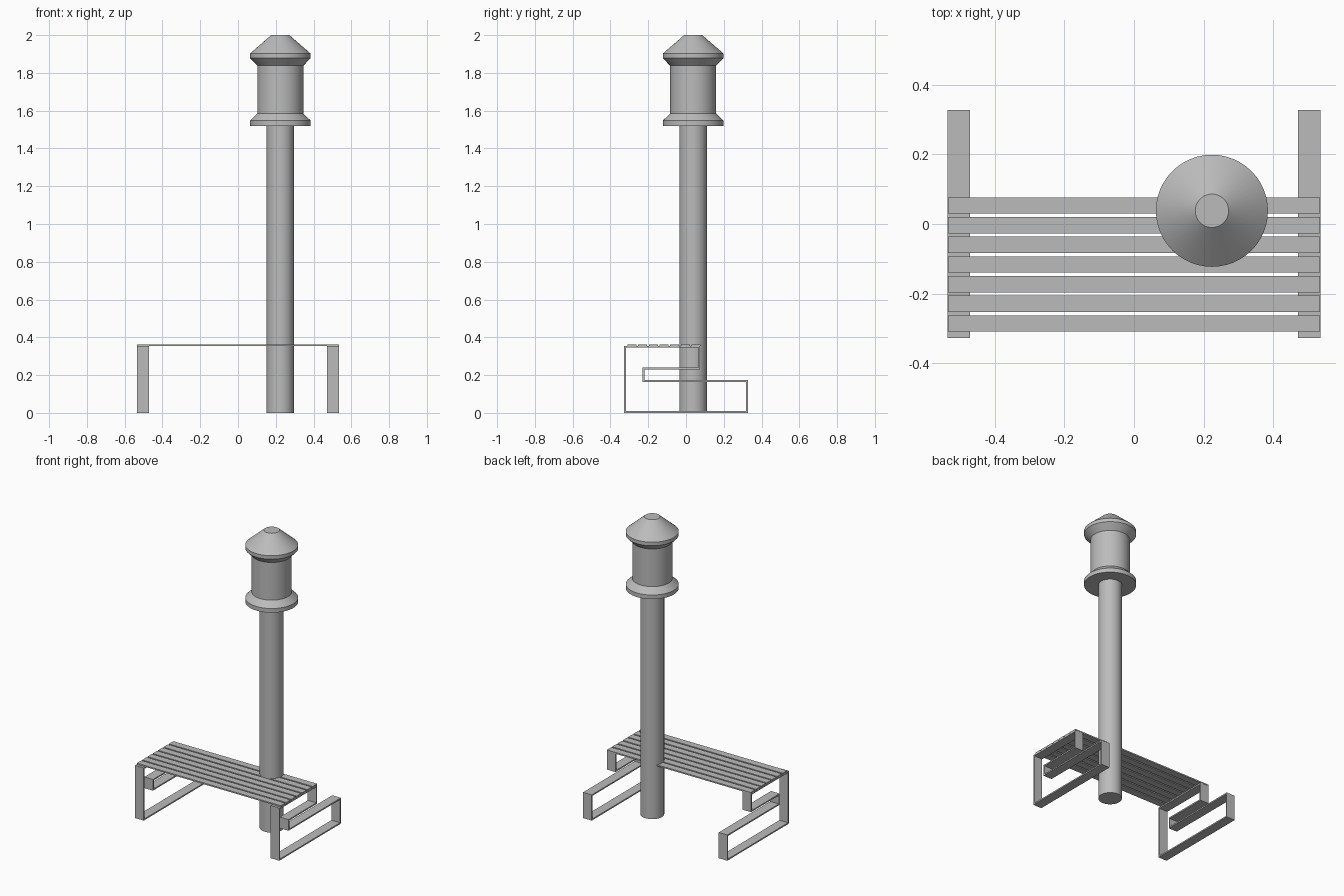
import bpy, bmesh, math
from mathutils import Vector

cube = bpy.data.objects.get("Cube")
if cube:
    bpy.data.objects.remove(cube, do_unlink=True)

grey = bpy.data.materials.new("metal grey")
grey.use_nodes = True
colour = (0.5, 0.5, 0.5, 1)
grey.diffuse_color = colour
grey.node_tree.nodes["Principled BSDF"].inputs["Base Color"].default_value = colour


def finish(name, bm, smooth=False):
    bmesh.ops.recalc_face_normals(bm, faces=bm.faces)
    mesh = bpy.data.meshes.new(name)
    bm.to_mesh(mesh)
    bm.free()
    mesh.materials.append(grey)
    obj = bpy.data.objects.new(name, mesh)
    bpy.context.collection.objects.link(obj)
    if smooth:
        bpy.ops.object.select_all(action="DESELECT")
        obj.select_set(True)
        bpy.context.view_layer.objects.active = obj
        bpy.ops.object.shade_smooth_by_angle(angle=math.radians(25))
    return obj


def lathe(name, profile, x, y, sides=48):
    """Turned solid from (radius, height) points, capped at both ends."""
    bm = bmesh.new()
    rings = []
    for r, z in profile:
        angles = [math.tau * i / sides for i in range(sides)]
        rings.append([bm.verts.new((x + r * math.cos(a), y + r * math.sin(a), z)) for a in angles])
    for low, high in zip(rings, rings[1:]):
        for i in range(sides):
            j = (i + 1) % sides
            bm.faces.new((low[i], low[j], high[j], high[i]))
    bm.faces.new(rings[0][::-1])
    bm.faces.new(rings[-1])
    return finish(name, bm, True)


def bent_strip(name, path, thickness, x0, x1):
    """Closed flat-bar loop following a clockwise (y, z) outline."""
    outer = [Vector(p) for p in path]
    n = len(outer)
    inner = []
    for i, p in enumerate(outer):
        a = (p - outer[i - 1]).normalized()
        b = (outer[(i + 1) % n] - p).normalized()
        inner.append(p + thickness * Vector((a.y + b.y, -a.x - b.x)))
    bm = bmesh.new()
    loops = [[bm.verts.new((x, p.x, p.y)) for p in line]
             for line, x in ((outer, x0), (outer, x1), (inner, x1), (inner, x0))]
    for i in range(n):
        j = (i + 1) % n
        for k in range(4):
            a, b = loops[k], loops[(k + 1) % 4]
            bm.faces.new((a[i], a[j], b[j], b[i]))
    return finish(name, bm)


# Lamp post and its lantern
LAMP_X, LAMP_Y = 0.224, 0.038
lathe("lamp_pole", [(0.073, 0), (0.073, 1.53)], LAMP_X, LAMP_Y)
lathe("lamp_head", [(0.161, 1.519), (0.161, 1.547), (0.122, 1.585), (0.122, 1.838),
                    (0.161, 1.878), (0.161, 1.902), (0.048, 2.0)], LAMP_X, LAMP_Y)

# Bench side frames, each one bar bent into a closed loop
frame_path = [(-0.327, 0), (-0.327, 0.354), (0.075, 0.354), (0.075, 0.23),
              (-0.22, 0.23), (-0.22, 0.173), (0.327, 0.173), (0.327, 0)]
for side, sign in (("left", 1), ("right", -1)):
    bent_strip(side + "_bench_frame", frame_path, 0.009, sign * 0.472, sign * 0.536)

# Seat slats
for i in range(7):
    bm = bmesh.new()
    bmesh.ops.create_cube(bm, size=1)
    bmesh.ops.scale(bm, vec=(1.07, 0.047, 0.009), verts=bm.verts)
    bmesh.ops.translate(bm, vec=(0, 0.053 - 0.0565 * i, 0.3585), verts=bm.verts)
    finish(f"seat_slat_{i + 1}", bm)
